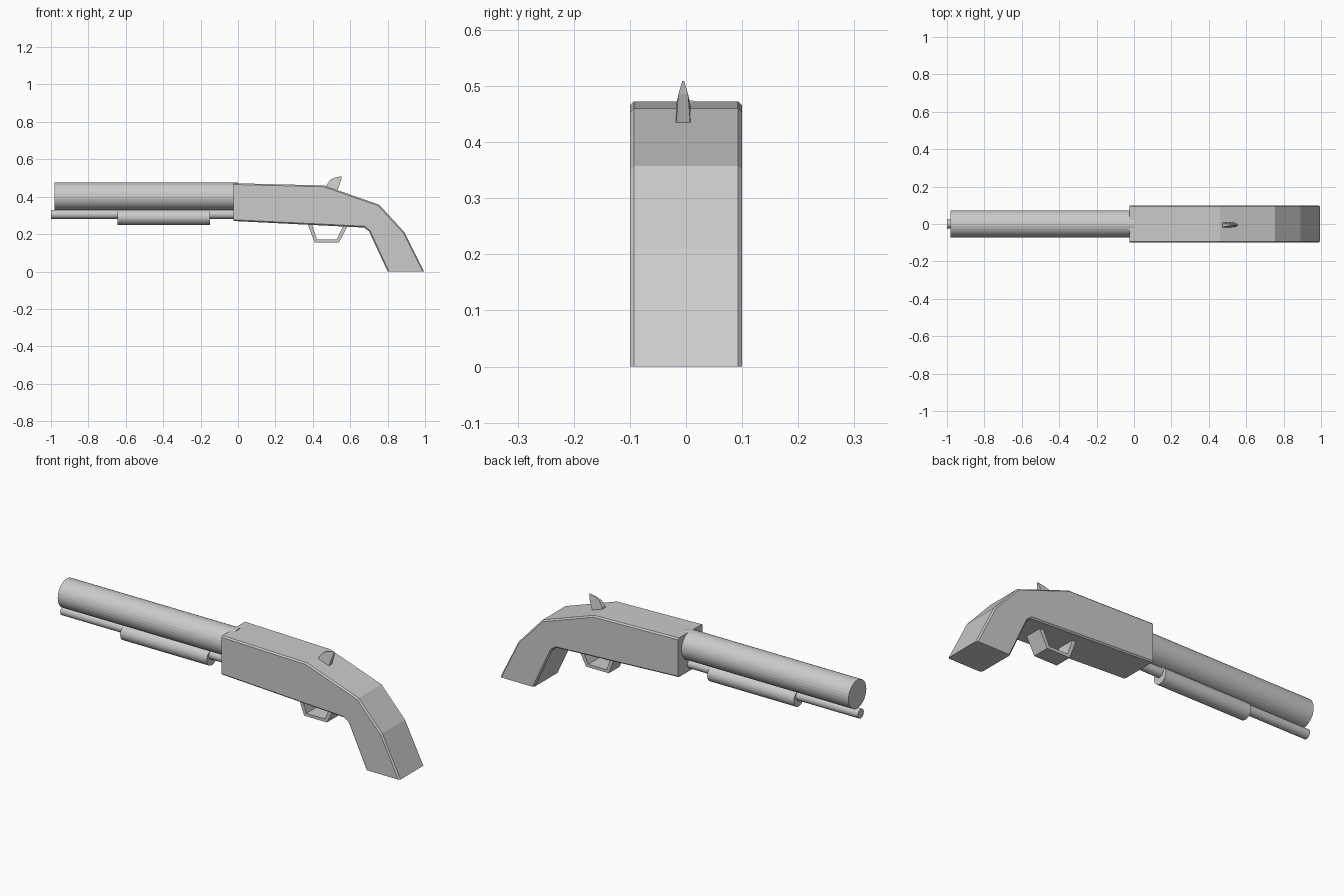
import bpy, bmesh
from math import pi
from mathutils import Matrix

cube = bpy.data.objects.get("Cube")
if cube:
    bpy.data.objects.remove(cube, do_unlink=True)

GREY = (0.6, 0.6, 0.6, 1)
grey = bpy.data.materials.new("light_grey")
grey.use_nodes = True
grey.diffuse_color = GREY
grey.node_tree.nodes["Principled BSDF"].inputs["Base Color"].default_value = GREY


def finish(name, bm):
    bmesh.ops.recalc_face_normals(bm, faces=bm.faces)
    mesh = bpy.data.meshes.new(name)
    bm.to_mesh(mesh)
    bm.free()
    mesh.materials.append(grey)
    obj = bpy.data.objects.new(name, mesh)
    bpy.context.collection.objects.link(obj)
    return obj


def rod(name, x0, x1, z, radius):
    """Cylinder lying along x."""
    bm = bmesh.new()
    place = Matrix.Translation(((x0 + x1) / 2, 0, z)) @ Matrix.Rotation(pi / 2, 4, 'Y')
    bmesh.ops.create_cone(bm, cap_ends=True, segments=32, radius1=radius,
                          radius2=radius, depth=x1 - x0, matrix=place)
    return finish(name, bm)


def extrude_profile(points, y0, y1):
    """Side outline in x and z, extruded along y."""
    bm = bmesh.new()
    face = bm.faces.new([bm.verts.new((x, y0, z)) for x, z in points])
    moved = bmesh.ops.extrude_face_region(bm, geom=[face])["geom"]
    verts = [v for v in moved if isinstance(v, bmesh.types.BMVert)]
    bmesh.ops.translate(bm, verts=verts, vec=(0, y1 - y0, 0))
    return bm


# Barrel, magazine tube and sliding fore-end
rod("barrel", -0.98, 0.0, 0.402, 0.073)
rod("magazine_tube", -1.0, 0.0, 0.306, 0.024)
rod("fore_end", -0.645, -0.15, 0.29, 0.041)

# Receiver and grip in one piece, long edges narrowly chamfered
bm = extrude_profile([(-0.025, 0.472), (0.46, 0.46), (0.755, 0.357), (0.89, 0.21),
                      (0.995, 0), (0.80, 0), (0.70, 0.215), (0.675, 0.235),
                      (-0.025, 0.27)], -0.1, 0.1)
long_edges = [e for e in bm.edges
              if abs(e.verts[0].co.y - e.verts[1].co.y) < 0.01
              and abs(e.verts[0].co.x - e.verts[1].co.x) > 0.01
              and max(v.co.z for v in e.verts) > 0.01]
bmesh.ops.bevel(bm, geom=long_edges, offset=0.007, segments=1, affect='EDGES')
finish("receiver_and_grip", bm)

# Trigger guard: an open, angular strap
finish("trigger_guard", extrude_profile(
    [(0.37, 0.26), (0.41, 0.155), (0.54, 0.155), (0.59, 0.25),
     (0.565, 0.25), (0.528, 0.17), (0.422, 0.17), (0.393, 0.26)], -0.045, 0.045))

# Hammer: narrows to a ridge at the top
MID = -0.005
bm = extrude_profile([(0.47, 0.44), (0.475, 0.465), (0.495, 0.492), (0.52, 0.503),
                      (0.555, 0.509), (0.55, 0.485), (0.53, 0.43)], MID - 0.013, MID + 0.013)
for v in bm.verts:
    width = min(1, max(0.12, (0.512 - v.co.z) / 0.04))
    v.co.y = MID + (v.co.y - MID) * width
finish("hammer", bm)
